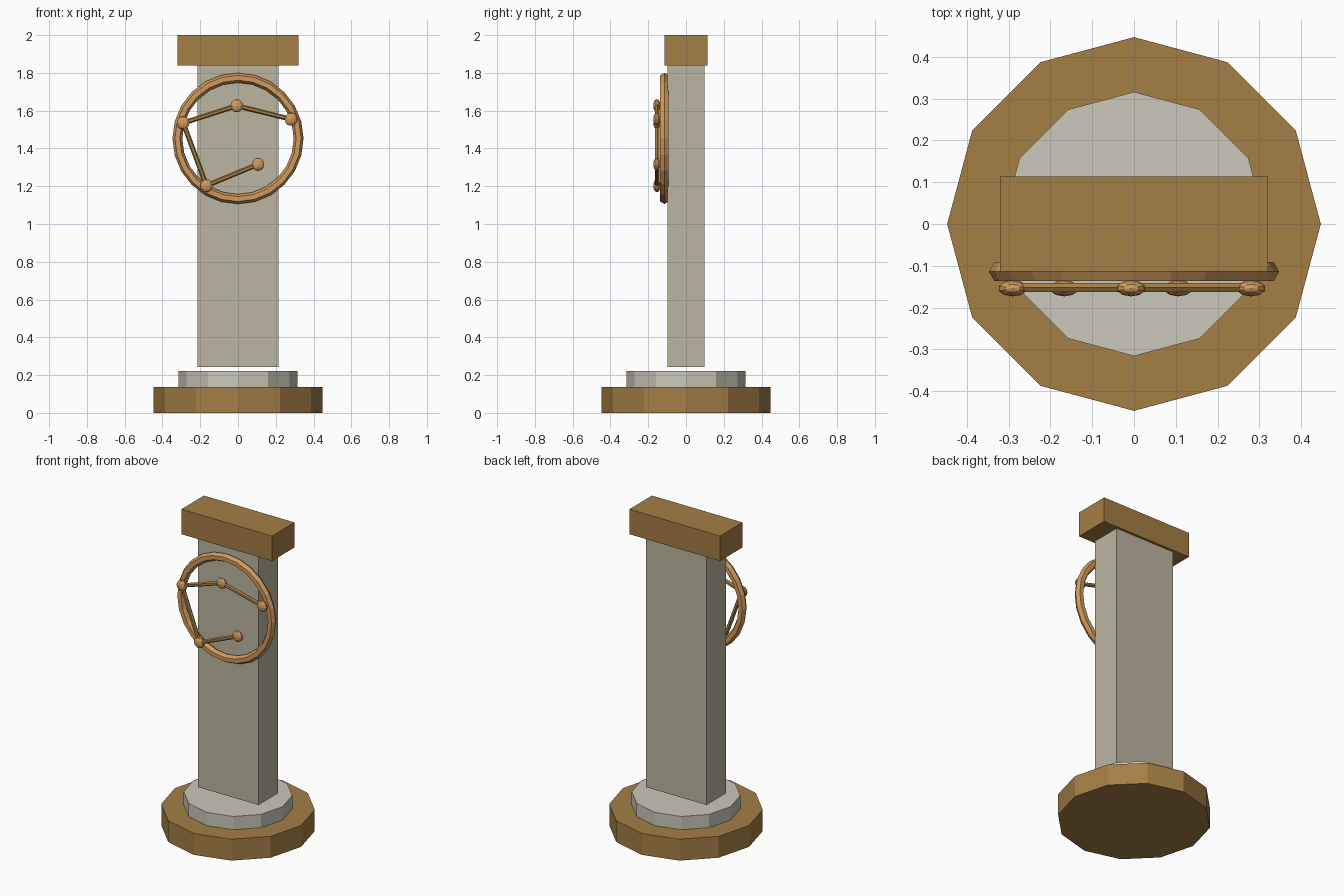
import bpy, bmesh
from math import cos, sin, pi
from mathutils import Vector, Matrix

if "Cube" in bpy.data.objects:
    bpy.data.objects.remove(bpy.data.objects["Cube"])


def material(name, rgb):
    m = bpy.data.materials.new(name)
    m.diffuse_color = (*rgb, 1)
    m.use_nodes = True
    m.node_tree.nodes["Principled BSDF"].inputs["Base Color"].default_value = m.diffuse_color
    return m


BRONZE = material("bronze", (0.37, 0.21, 0.06))
COPPER = material("copper", (0.64, 0.32, 0.11))
STONE = material("stone", (0.50, 0.46, 0.35))
PALE = material("pale_stone", (0.60, 0.57, 0.49))


def add(name, bm, mat):
    bmesh.ops.recalc_face_normals(bm, faces=bm.faces)
    mesh = bpy.data.meshes.new(name)
    bm.to_mesh(mesh)
    bm.free()
    mesh.materials.append(mat)
    ob = bpy.data.objects.new(name, mesh)
    bpy.context.collection.objects.link(ob)
    return ob


def box(name, hx, hy, z0, z1, mat):
    bm = bmesh.new()
    bmesh.ops.create_cube(bm, size=1, matrix=Matrix.Translation((0, 0, (z0 + z1) / 2))
                          @ Matrix.Diagonal((2 * hx, 2 * hy, z1 - z0, 1)))
    add(name, bm, mat)


def cylinder(name, a, b, r, sides, mat):
    a, b = Vector(a), Vector(b)
    d = b - a
    rot = d.to_track_quat('Z', 'Y').to_matrix().to_4x4()
    bm = bmesh.new()
    bmesh.ops.create_cone(bm, cap_ends=True, segments=sides, radius1=r, radius2=r,
                          depth=d.length, matrix=Matrix.Translation((a + b) / 2) @ rot)
    add(name, bm, mat)


# Stepped twelve-sided foot
cylinder("base_disc", (0, 0, 0), (0, 0, 0.137), 0.447, 12, BRONZE)
cylinder("upper_disc", (0, 0, 0.137), (0, 0, 0.222), 0.316, 12, PALE)

# Upright slab, floating just above the foot, with its cap
box("slab", 0.214, 0.098, 0.243, 1.84, STONE)
box("cap", 0.321, 0.114, 1.84, 2.0, BRONZE)

# Hexagonal-section ring on the front face
bm = bmesh.new()
N, M, R, r = 24, 6, 0.321, 0.026
rows = []
for i in range(N):
    a = 2 * pi * i / N
    rows.append([])
    for j in range(M):
        b = 2 * pi * j / M
        d = R + r * cos(b)
        rows[-1].append(bm.verts.new((d * cos(a), -0.114 + r * sin(b), 1.453 + d * sin(a))))
for i in range(N):
    p, q = rows[i], rows[(i + 1) % N]
    for j in range(M):
        k = (j + 1) % M
        bm.faces.new((p[j], q[j], q[k], p[k]))
add("ring", bm, COPPER)

# Chain of flattened beads joined by thin rods
points = [(0.28, 1.555), (-0.007, 1.626), (-0.29, 1.535), (-0.167, 1.203), (0.106, 1.316)]
for i, (x, z) in enumerate(points):
    bm = bmesh.new()
    bmesh.ops.create_uvsphere(bm, u_segments=10, v_segments=6, radius=0.035,
                              matrix=Matrix.Translation((x, -0.154, z))
                              @ Matrix.Diagonal((1, 0.55, 1, 1)))
    add(f"bead_{i + 1}", bm, COPPER)
for i, (p, q) in enumerate(zip(points, points[1:])):
    cylinder(f"rod_{i + 1}", (p[0], -0.152, p[1]), (q[0], -0.152, q[1]), 0.013, 6, BRONZE)
